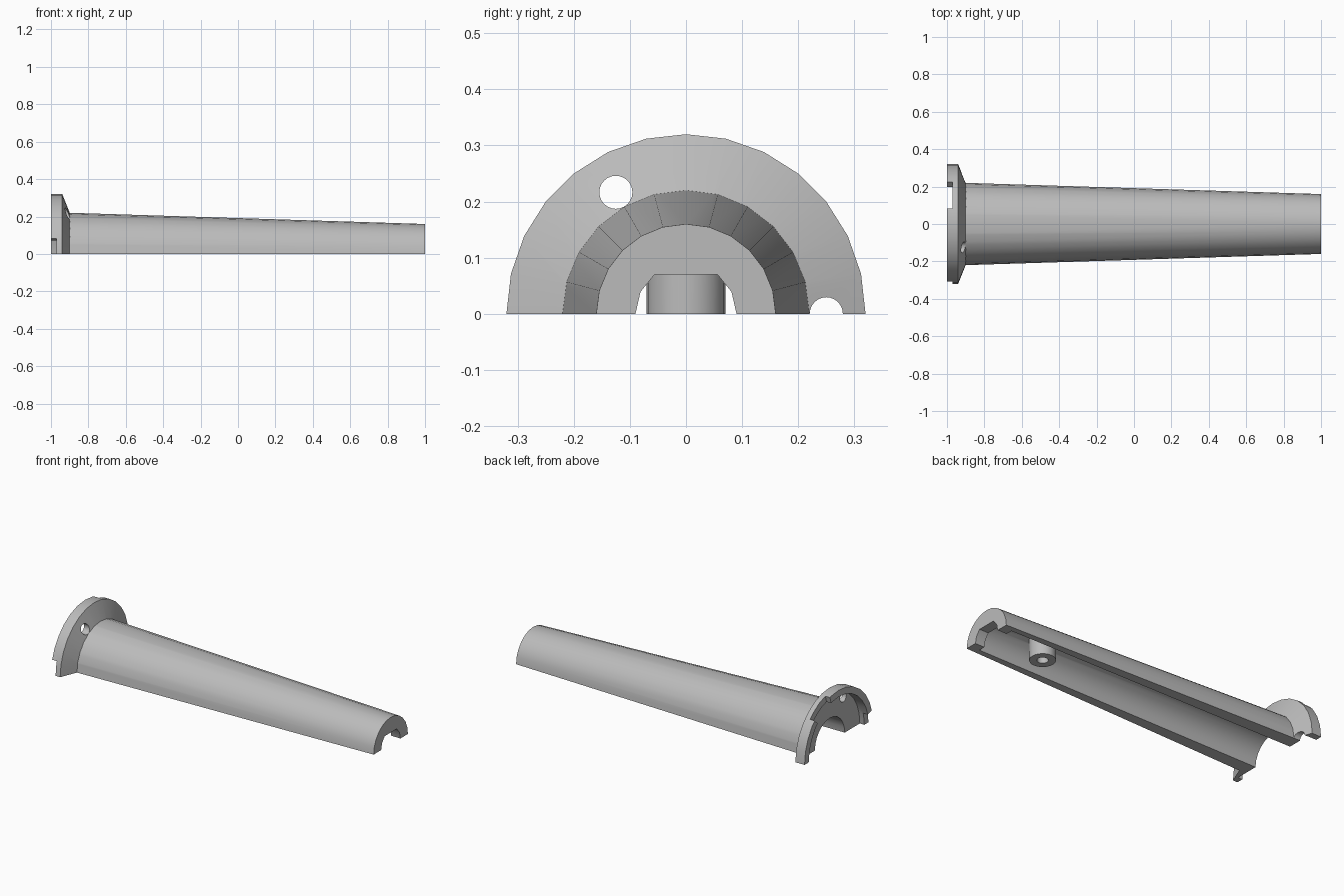
import bpy, bmesh, math

cube = bpy.data.objects.get("Cube")
if cube:
    bpy.data.objects.remove(cube, do_unlink=True)

grey = bpy.data.materials.new("plain grey")
grey.use_nodes = True
grey.diffuse_color = (0.5, 0.5, 0.5, 1)
grey.node_tree.nodes["Principled BSDF"].inputs["Base Color"].default_value = (0.5, 0.5, 0.5, 1)


def ring(r, sides, cy=0, cz=0, top=9):
    """Circle in the y-z plane, optionally flattened at a height."""
    angles = [2 * math.pi * i / sides for i in range(sides)]
    return [(cy + r * math.cos(a), min(top, cz + r * math.sin(a))) for a in angles]


def half_ring(r, sides):
    """Upper half of a circle, closed along z = 0."""
    return [(y, max(z, 0)) for y, z in ring(r, sides)[:sides // 2 + 1]]


def loft(name, stations):
    """Closed solid through (x, ring) stations along the x axis."""
    bm = bmesh.new()
    loops = [[bm.verts.new((x, y, z)) for y, z in pts] for x, pts in stations]
    for a, b in zip(loops, loops[1:]):
        for i in range(len(a)):
            j = (i + 1) % len(a)
            bm.faces.new((a[i], a[j], b[j], b[i]))
    bm.faces.new(loops[0])
    bm.faces.new(loops[-1])
    bmesh.ops.recalc_face_normals(bm, faces=bm.faces)
    mesh = bpy.data.meshes.new(name)
    bm.to_mesh(mesh)
    bm.free()
    mesh.materials.append(grey)
    obj = bpy.data.objects.new(name, mesh)
    bpy.context.collection.objects.link(obj)
    return obj


def post(name, x, r, z0, z1):
    """Upright cylinder."""
    bpy.ops.mesh.primitive_cylinder_add(vertices=24, radius=r, depth=z1 - z0,
                                        location=(x, 0, (z0 + z1) / 2))
    obj = bpy.context.object
    obj.name = name
    obj.data.materials.append(grey)
    return obj


def is_closed(mesh):
    bm = bmesh.new()
    bm.from_mesh(mesh)
    closed = all(e.is_manifold for e in bm.edges)
    bm.free()
    return closed


def combine(target, other, operation):
    """Boolean that keeps the first solver result forming a closed solid."""
    mod = target.modifiers.new(operation.lower(), "BOOLEAN")
    mod.operation, mod.object = operation, other
    before = len(target.data.vertices)
    for solver in ("MANIFOLD", "EXACT"):
        mod.solver = solver
        graph = bpy.context.evaluated_depsgraph_get()
        graph.update()
        result = bpy.data.meshes.new_from_object(target.evaluated_get(graph))
        if len(result.vertices) != before and is_closed(result):
            break
    target.modifiers.remove(mod)
    target.data = result
    bpy.data.objects.remove(other, do_unlink=True)


# Tapered half handle with a bevelled flange
shell = loft("handle_half_shell", [(-0.95, half_ring(0.2216, 24)), (1, half_ring(0.16, 24))])
flange = loft("flange", [(-1, half_ring(0.32, 28)), (-0.94, half_ring(0.32, 28)),
                         (-0.88, half_ring(0.17, 28))])
combine(shell, flange, "UNION")

# Hollow inside, flange recess and flattened end opening
combine(shell, loft("bore", [(-1.1, ring(0.14, 24)), (0.94, ring(0.13, 24))]), "DIFFERENCE")
recess = ring(0.281, 28)
combine(shell, loft("recess", [(-1.1, recess), (-0.941, recess)]), "DIFFERENCE")
opening = ring(0.09, 14, top=0.07)
combine(shell, loft("end_opening", [(0.9, opening), (1.1, opening)]), "DIFFERENCE")

# Screw holes and rim notches alternate around the flange
for angle in (0, 120):
    a = math.radians(angle)
    hole = ring(0.0295, 24, 0.25 * math.cos(a), 0.25 * math.sin(a))
    combine(shell, loft("screw_hole", [(-1.1, hole), (-0.8, hole)]), "DIFFERENCE")
for angle in (60, 180):
    corners = [(0.24, -15), (0.4, -15), (0.4, 15), (0.24, 15)]
    wedge = [(r * math.cos(math.radians(angle + d)), r * math.sin(math.radians(angle + d)))
             for r, d in corners]
    combine(shell, loft("rim_notch", [(-1.1, wedge), (-0.97, wedge)]), "DIFFERENCE")

# Screw boss with a blind hole
combine(shell, post("boss", 0.62, 0.07, 0, 0.145), "UNION")
combine(shell, post("boss_hole", 0.62, 0.03, -0.1, 0.12), "DIFFERENCE")

# Smooth the round surfaces
bpy.ops.object.select_all(action="DESELECT")
shell.select_set(True)
bpy.context.view_layer.objects.active = shell
bpy.ops.object.shade_smooth_by_angle(angle=math.radians(30))
